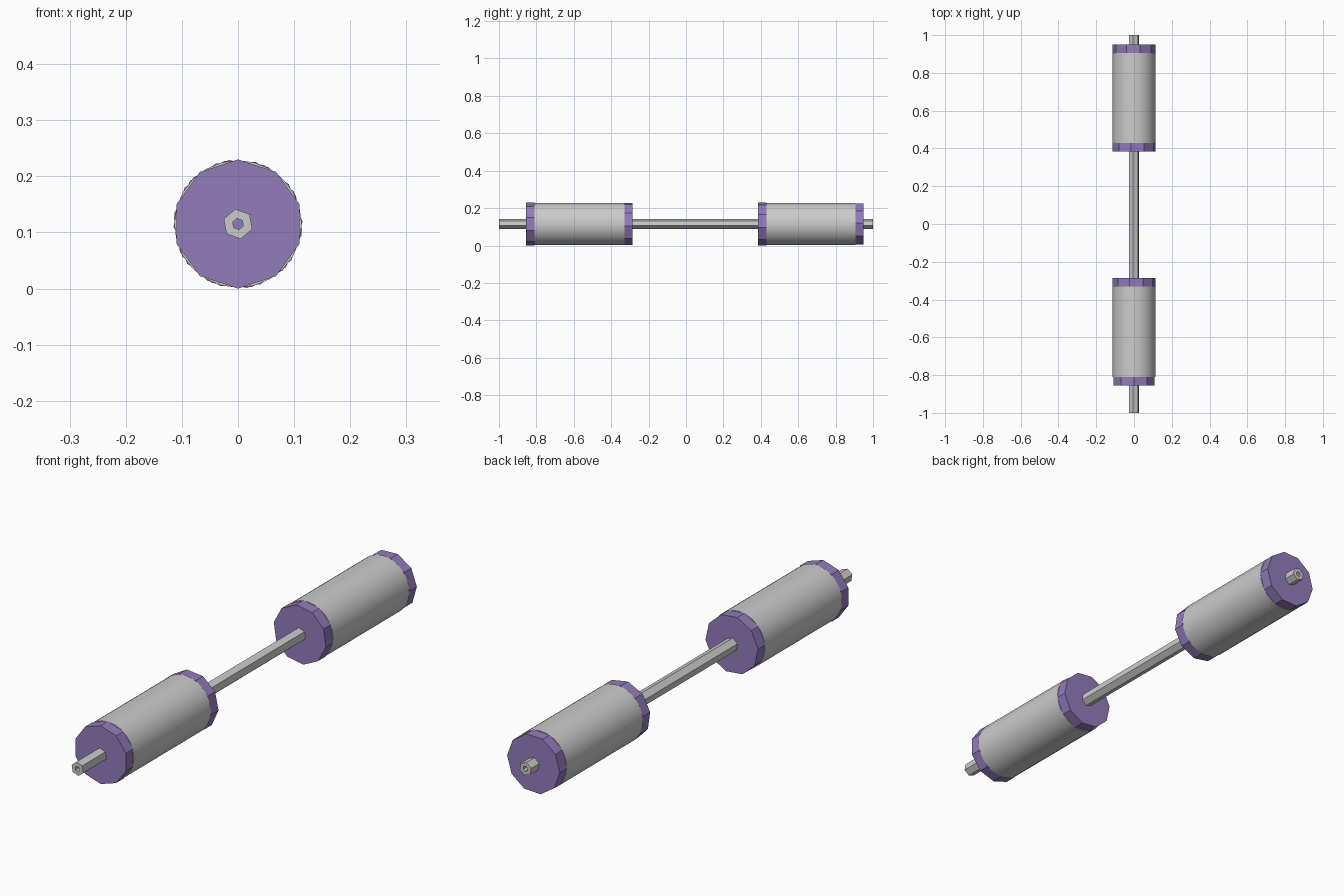
import bpy, bmesh, math

if "Cube" in bpy.data.objects:
    bpy.data.objects.remove(bpy.data.objects["Cube"])

Z = 0.115          # axle height
purple = bpy.data.materials.new("purple")
purple.diffuse_color = (0.29, 0.20, 0.50, 1)
purple.use_nodes = True
purple.node_tree.nodes["Principled BSDF"].inputs["Base Color"].default_value = purple.diffuse_color


def ring(bm, r, n, y, turn):
    return [bm.verts.new((r * math.cos(math.radians(turn) + 2 * math.pi * i / n), y,
                          Z + r * math.sin(math.radians(turn) + 2 * math.pi * i / n)))
            for i in range(n)]


def cylinder(name, r, n, y0, y1, turn=-90, hole=0, mat=None, smooth=None):
    """Prism along y, optionally with a bore of the same side count."""
    bm = bmesh.new()
    a, b = ring(bm, r, n, y0, turn), ring(bm, r, n, y1, turn)
    if hole:
        c, d = ring(bm, hole, n, y0, turn), ring(bm, hole, n, y1, turn)
    for i in range(n):
        j = (i + 1) % n
        bm.faces.new((a[i], a[j], b[j], b[i]))
        if hole:
            bm.faces.new((c[i], c[j], d[j], d[i]))
            bm.faces.new((a[i], a[j], c[j], c[i]))
            bm.faces.new((b[i], b[j], d[j], d[i]))
    if not hole:
        bm.faces.new(a)
        bm.faces.new(b)
    bmesh.ops.recalc_face_normals(bm, faces=bm.faces)
    me = bpy.data.meshes.new(name)
    bm.to_mesh(me)
    bm.free()
    ob = bpy.data.objects.new(name, me)
    bpy.context.collection.objects.link(ob)
    if mat:
        me.materials.append(mat)
    if smooth:
        bpy.ops.object.select_all(action='DESELECT')
        ob.select_set(True)
        bpy.context.view_layer.objects.active = ob
        bpy.ops.object.shade_smooth_by_angle(angle=math.radians(smooth))
    return ob


# Hollow hexagonal axle
cylinder("axle", 0.027, 6, -1, 1, turn=-80, hole=0.010)

# Two rollers, each a smooth drum between two ten-sided end caps
CAP = 0.045
for side, y0, y1, turn in (("front", -0.855, -0.285, -90), ("back", 0.385, 0.95, -82)):
    cylinder(side + "_drum", 0.1135, 24, y0 + CAP, y1 - CAP, smooth=40)
    cylinder(side + "_outer_cap" if side == "front" else side + "_inner_cap",
             0.115, 10, y0, y0 + CAP, turn, mat=purple)
    cylinder(side + "_inner_cap" if side == "front" else side + "_outer_cap",
             0.115, 10, y1 - CAP, y1, turn + 12, mat=purple)
